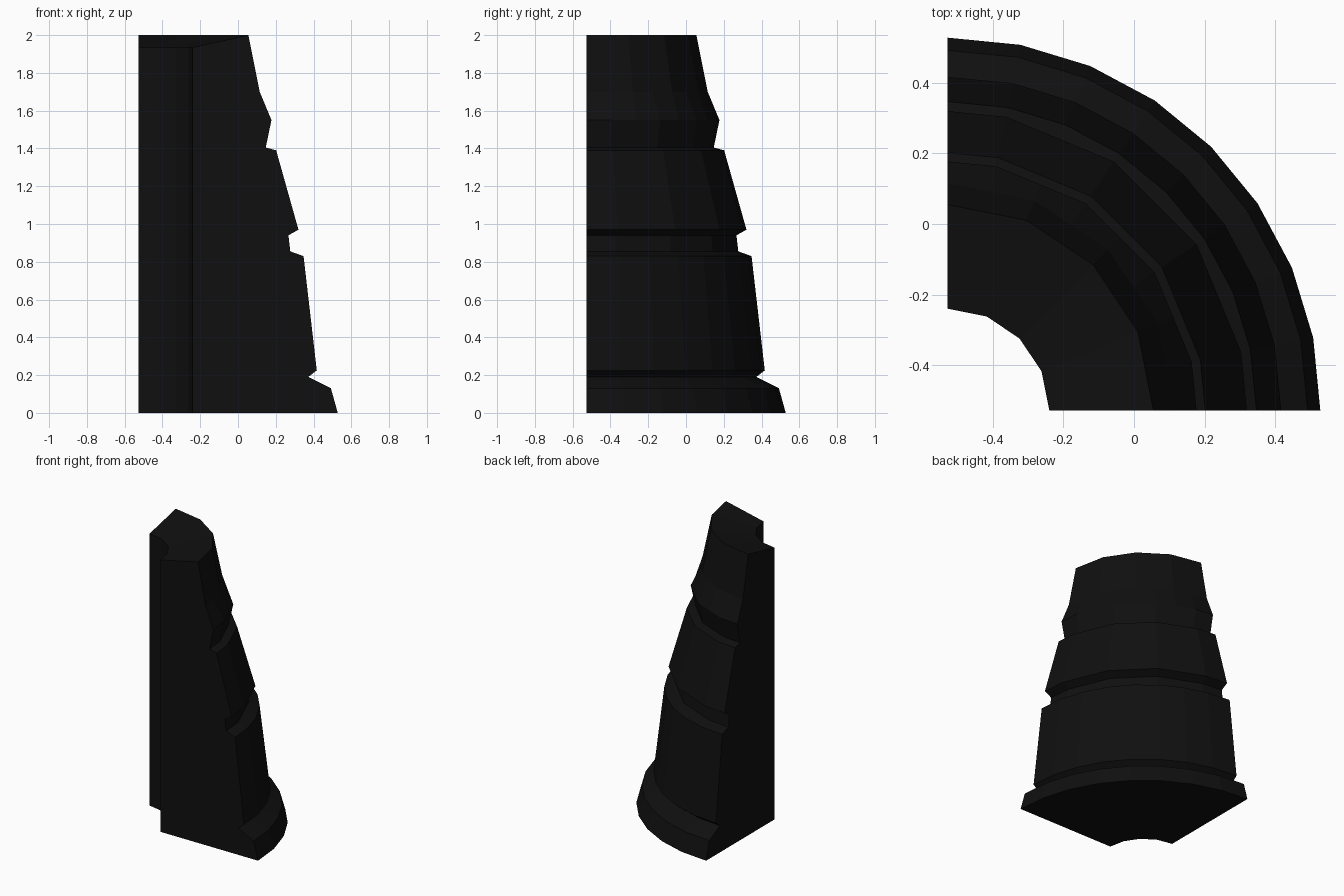
import bpy
import bmesh
from math import sin, cos, pi
from mathutils import Vector

cube = bpy.data.objects.get("Cube")
if cube:
    bpy.data.objects.remove(cube)

# One dark colour for the whole piece
black = bpy.data.materials.new("near_black")
black.use_nodes = True
colour = (0.005, 0.005, 0.005, 1)
black.diffuse_color = colour
black.node_tree.nodes["Principled BSDF"].inputs["Base Color"].default_value = colour

STEPS = 8
AXIS = -0.528
FULL = range(STEPS + 1)
ODD = [0, 1, 3, 5, 7, 8]
EVEN = [0, 2, 4, 6, 8]

# Closed section: radius, height, and the angle steps where the ring has corners
SECTION = [
    (1.056, 0, FULL), (1.02, 0.13, FULL), (0.9, 0.19, FULL),
    (0.945, 0.225, FULL), (0.875, 0.83, FULL), (0.805, 0.855, ODD),
    (0.795, 0.94, ODD), (0.848, 0.97, ODD), (0.73, 1.39, ODD),
    (0.675, 1.405, ODD), (0.705, 1.55, ODD), (0.643, 1.7, EVEN),
    (0.583, 2, EVEN), (0.288, 1.935, EVEN), (0.288, 0, EVEN),
]


def ring_point(radius, height, corners, step):
    """Point on a faceted quarter ring; steps without a corner lie on the chord."""
    def on_circle(i):
        angle = i * pi / 2 / STEPS
        return Vector((AXIS + radius * cos(angle), AXIS + radius * sin(angle), height))
    if step in corners:
        return on_circle(step)
    return (on_circle(step - 1) + on_circle(step + 1)) / 2


# Sweep the section through a quarter turn
bm = bmesh.new()
slices = [[bm.verts.new(ring_point(r, z, c, i)) for r, z, c in SECTION] for i in FULL]
count = len(SECTION)
for a, b in zip(slices, slices[1:]):
    for j in range(count):
        k = (j + 1) % count
        bm.faces.new((a[j], b[j], b[k], a[k]))

# Flat cut ends
bm.faces.new(slices[0])
bm.faces.new(slices[-1][::-1])
bmesh.ops.recalc_face_normals(bm, faces=bm.faces)

mesh = bpy.data.meshes.new("quarter_column")
bm.to_mesh(mesh)
bm.free()
mesh.materials.append(black)
column = bpy.data.objects.new("quarter_column", mesh)
bpy.context.collection.objects.link(column)
